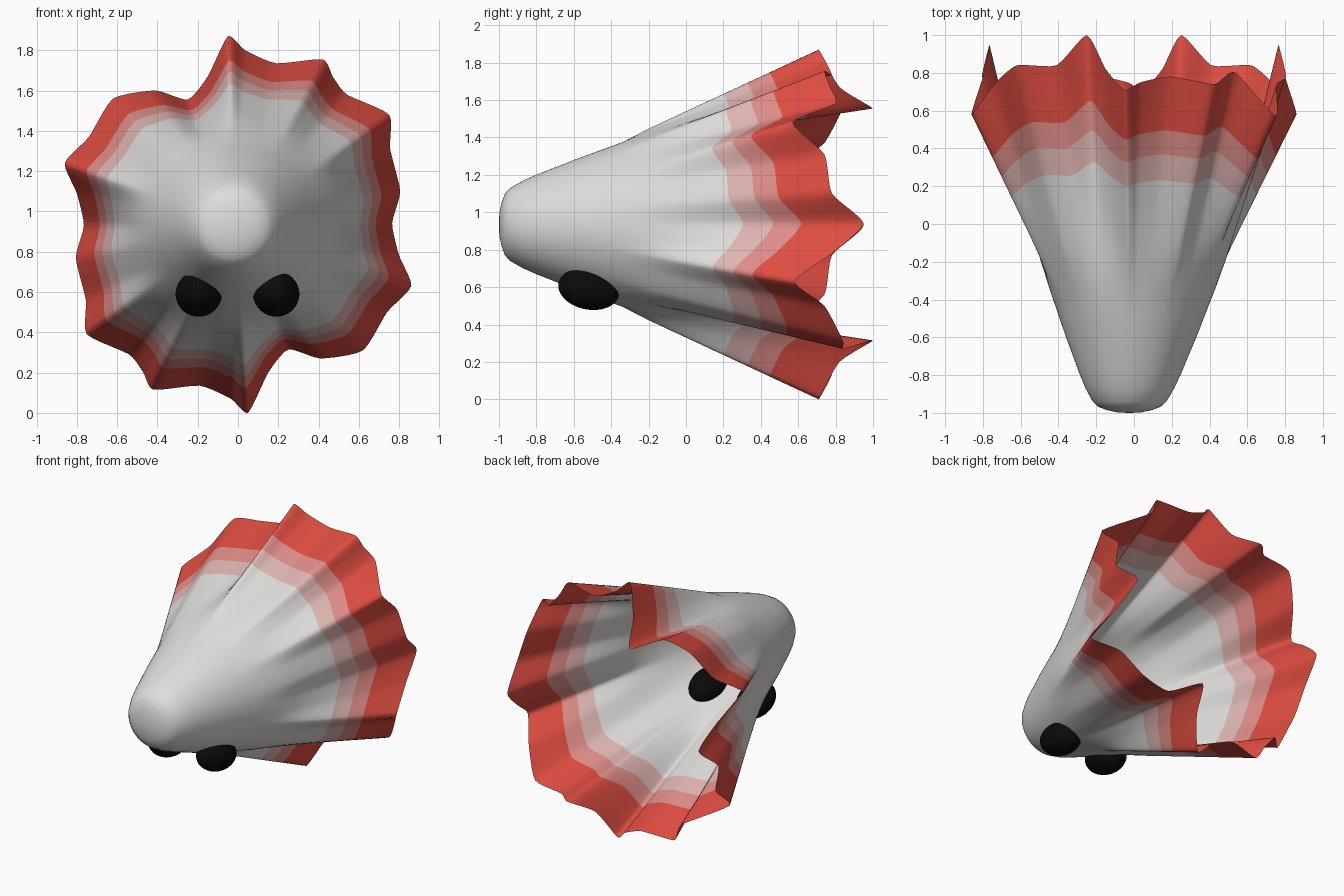
import bpy, bmesh, math
from mathutils import Vector

if "Cube" in bpy.data.objects:
    bpy.data.objects.remove(bpy.data.objects["Cube"])


def material(name, rgb):
    m = bpy.data.materials.new(name)
    m.diffuse_color = (*rgb, 1)
    m.use_nodes = True
    m.node_tree.nodes["Principled BSDF"].inputs["Base Color"].default_value = m.diffuse_color
    return m


WHITE = material("soft_white", (0.74, 0.73, 0.71))
LIGHT = material("pale_pink", (0.74, 0.47, 0.45))
MID = material("dusty_pink", (0.74, 0.27, 0.25))
RED = material("coral_red", (0.74, 0.075, 0.053))
BLACK = material("eye_black", (0.003, 0.003, 0.003))

CZ = 0.935  # height of the shell axis

# Half of the wavy rim (x, y, z), clockwise from the top crest
half = [(-.05, .71, 1.87), (.035, .75, 1.80), (.19, .78, 1.735), (.42, .74, 1.755),
        (.47, .77, 1.67), (.54, .80, 1.58), (.75, .57, 1.48), (.755, .74, 1.31),
        (.805, .78, 1.10), (.765, .95, .94), (.80, .78, .78), (.86, .58, .63),
        (.74, .74, .50), (.62, .84, .31), (.41, .84, .27), (.25, 1.0, .315),
        (.15, .82, .20)]
# The other half is the same, turned 180 degrees about the axis
points = [Vector(p) for p in half]
points += [Vector((-x, y, 2 * CZ - z)) for x, y, z in half]


def smooth_loop(pts, steps=5, tension=0.3):
    """Closed cardinal spline through the points."""
    out, n = [], len(pts)
    for i in range(n):
        a, b, c, d = (pts[(i + k) % n] for k in (-1, 0, 1, 2))
        m0, m1 = (c - a) * tension, (d - b) * tension
        for s in range(steps):
            t = s / steps
            out.append(b * (2*t**3 - 3*t**2 + 1) + m0 * (t**3 - 2*t**2 + t)
                       + c * (3*t**2 - 2*t**3) + m1 * (t**3 - t**2))
    return out


rim = smooth_loop(points)

# Shell: round rings at the nose, straight pleats running out to the rim
bm = bmesh.new()
nose = [(.06, -.998), (.12, -.985), (.165, -.968), (.195, -.94), (.235, -.87),
        (.27, -.79), (.305, -.7), (.345, -.6), (.385, -.49), (.44, -.34)]
fractions = [0, .1, .2, .32, .44, .51, .58, .645, .71, .8, .9, 1]
rings, bands = [], []
for r, y in nose:
    ring = []
    for p in rim:
        a = math.atan2(p.z - CZ, p.x)
        shift = -.025 * min(1, -y)
        ring.append(bm.verts.new((r * math.cos(a) + shift, y, CZ + r * math.sin(a))))
    rings.append(ring)
    bands.append(0)
for f in fractions:
    ring = []
    for p in rim:
        a = math.atan2(p.z - CZ, p.x)
        rr = math.hypot(p.x, p.z - CZ)
        r0 = .495 + .15 * (rr - .82)
        base = Vector((r0 * math.cos(a) - .005, -.2, CZ + r0 * math.sin(a)))
        ring.append(bm.verts.new(base.lerp(p, f)))
    rings.append(ring)
    # Colour band by distance along the slope
    bands.append(0 if f < .43 else 1 if f < .57 else 2 if f < .70 else 3)

n = len(rim)
for k in range(len(rings) - 1):
    for i in range(n):
        j = (i + 1) % n
        face = bm.faces.new((rings[k][i], rings[k][j], rings[k + 1][j], rings[k + 1][i]))
        face.material_index = bands[k]
tip = bm.verts.new((-.025, -1, CZ))
for i in range(n):
    bm.faces.new((tip, rings[0][(i + 1) % n], rings[0][i]))
bmesh.ops.recalc_face_normals(bm, faces=bm.faces)
bm.faces.ensure_lookup_table()
if bm.faces[-1].normal.y > 0:
    bmesh.ops.reverse_faces(bm, faces=bm.faces)
for face in bm.faces:
    face.smooth = True
mesh = bpy.data.meshes.new("pleated_shell")
bm.to_mesh(mesh)
bm.free()
for m in (WHITE, LIGHT, MID, RED):
    mesh.materials.append(m)
shell = bpy.data.objects.new("pleated_shell", mesh)
bpy.context.collection.objects.link(shell)

# Eyes: black ellipsoids half sunk into the underside of the nose
for name, x in (("left_eye", -.195), ("right_eye", .19)):
    bpy.ops.mesh.primitive_uv_sphere_add(segments=32, ring_count=16, radius=1,
                                         location=(x, -.52, .59),
                                         rotation=(-.2, 0, 0))
    eye = bpy.context.object
    eye.name = name
    eye.scale = (.115, .165, .11)
    eye.data.materials.append(BLACK)
    bpy.ops.object.shade_smooth()
